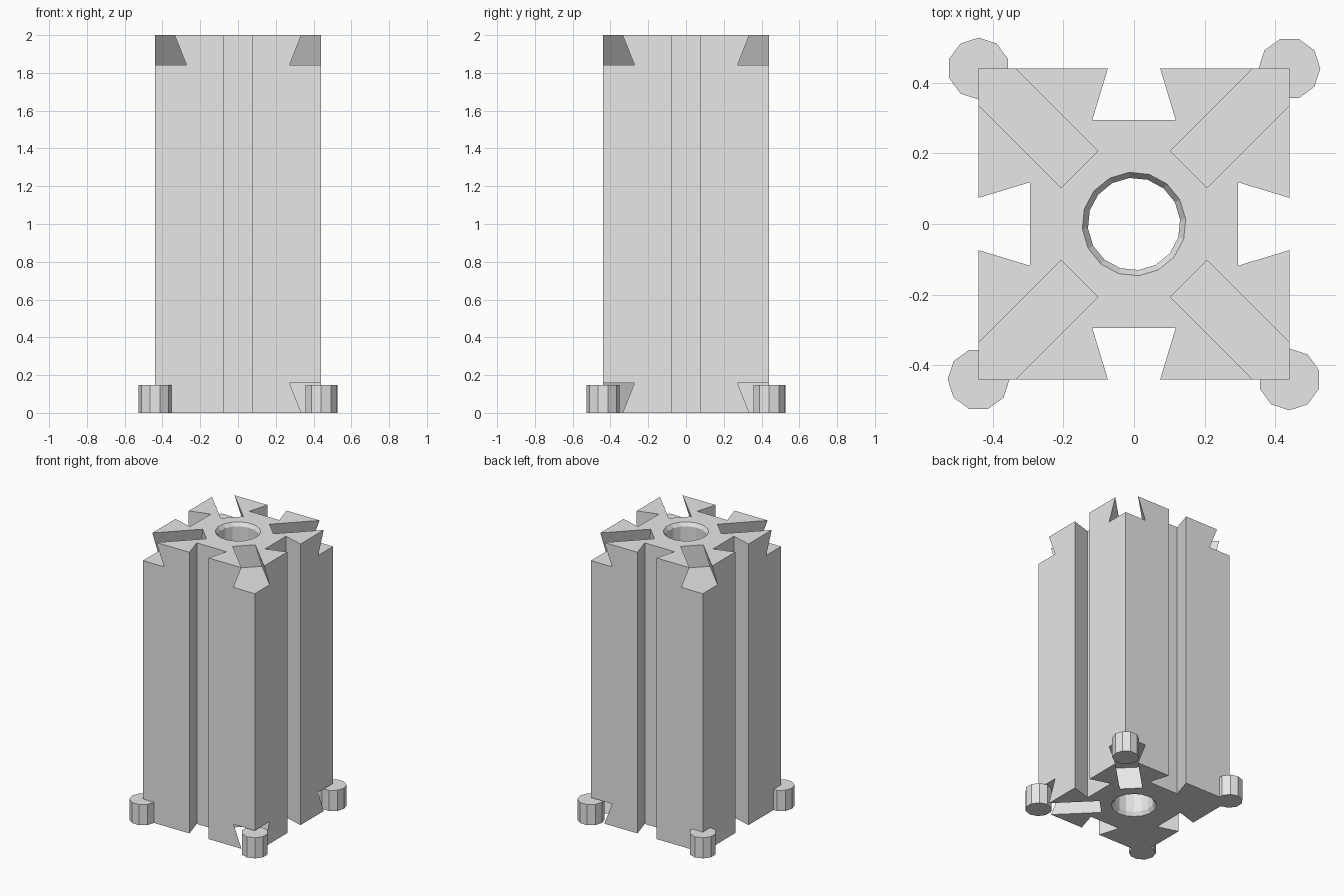
import bpy
import bmesh
from math import pi, cos, sin, radians
from mathutils import Matrix, Vector

cube = bpy.data.objects.get("Cube")
if cube:
    bpy.data.objects.remove(cube, do_unlink=True)

grey = bpy.data.materials.new("plain grey")
grey.use_nodes = True
grey.diffuse_color = (0.8, 0.8, 0.8, 1)
grey.node_tree.nodes["Principled BSDF"].inputs["Base Color"].default_value = (0.8, 0.8, 0.8, 1)

HALF, HEIGHT = 0.44, 2.0
MOUTH, FLOOR = 0.074, 0.118     # half widths of the dovetail slots
SLOT_IN = 0.295                 # distance of the slot floor from the axis
GROOVE_DEPTH, GROOVE_START = 0.157, 0.219


def make_object(name, bm):
    bmesh.ops.recalc_face_normals(bm, faces=bm.faces)
    mesh = bpy.data.meshes.new(name)
    bm.to_mesh(mesh)
    bm.free()
    mesh.materials.append(grey)
    obj = bpy.data.objects.new(name, mesh)
    bpy.context.collection.objects.link(obj)
    return obj


def prism(name, points, along, matrix=None):
    """Extrude a closed outline along a vector."""
    bm = bmesh.new()
    face = bm.faces.new([bm.verts.new(p) for p in points])
    out = bmesh.ops.extrude_face_region(bm, geom=[face])
    moved = [v for v in out["geom"] if isinstance(v, bmesh.types.BMVert)]
    bmesh.ops.translate(bm, verts=moved, vec=along)
    if matrix:
        bm.transform(matrix)
    return make_object(name, bm)


def cut(target, cutter):
    cutter.hide_render = True
    mod = target.modifiers.new("cut", "BOOLEAN")
    mod.operation = "DIFFERENCE"
    mod.solver = "EXACT"
    mod.object = cutter
    bpy.context.view_layer.objects.active = target
    bpy.ops.object.modifier_apply(modifier=mod.name)
    bpy.data.objects.remove(cutter, do_unlink=True)


# Square column with a dovetail slot down each side
side = [(HALF, -HALF), (HALF, -MOUTH), (SLOT_IN, -FLOOR), (SLOT_IN, FLOOR), (HALF, MOUTH)]
outline = []
for k in range(4):
    turn = Matrix.Rotation(k * pi / 2, 3, "Z")
    outline += [turn @ Vector((x, y, 0)) for x, y in side]
column = prism("column", outline, (0, 0, HEIGHT))

# Diagonal dovetail grooves in the top and bottom ends
over = 0.05
lip = MOUTH - (FLOOR - MOUTH) * over / GROOVE_DEPTH
for end in (0, 1):
    outside = HEIGHT + over if end else -over
    inside = HEIGHT - GROOVE_DEPTH if end else GROOVE_DEPTH
    section = [(GROOVE_START, -lip, outside), (GROOVE_START, lip, outside),
               (GROOVE_START, FLOOR, inside), (GROOVE_START, -FLOOR, inside)]
    for k in range(4):
        turn = Matrix.Rotation(pi / 4 + k * pi / 2, 4, "Z")
        cut(column, prism("groove_cutter", section, (0.6, 0, 0), turn))

# Central bore, bevelled at both ends
BORE, RIM, BEVEL, SIDES = 0.131, 0.147, 0.025, 16
extra = (RIM - BORE) * 0.02 / BEVEL
bore_profile = [(RIM + extra, -0.02), (BORE, BEVEL),
                (BORE, HEIGHT - BEVEL), (RIM + extra, HEIGHT + 0.02)]
bm = bmesh.new()
rings = []
for radius, z in bore_profile:
    angles = [radians(5.5) + 2 * pi * i / SIDES for i in range(SIDES)]
    rings.append([bm.verts.new((radius * cos(a), radius * sin(a), z)) for a in angles])
for low, high in zip(rings, rings[1:]):
    for i in range(SIDES):
        j = (i + 1) % SIDES
        bm.faces.new((low[i], low[j], high[j], high[i]))
bm.faces.new(rings[0])
bm.faces.new(rings[-1])
cut(column, make_object("bore_cutter", bm))

# Round ten-sided feet at the corners
FOOT_R, FOOT_H = 0.0875, 0.147
names = ["back_left_foot", "back_right_foot", "front_right_foot", "front_left_foot"]
for k, name in enumerate(names):
    ring = [(HALF + FOOT_R * cos(i * pi / 5), HALF + FOOT_R * sin(i * pi / 5), 0)
            for i in range(10)]
    prism(name, ring, (0, 0, FOOT_H), Matrix.Rotation(k * pi / 2, 4, "Z"))
